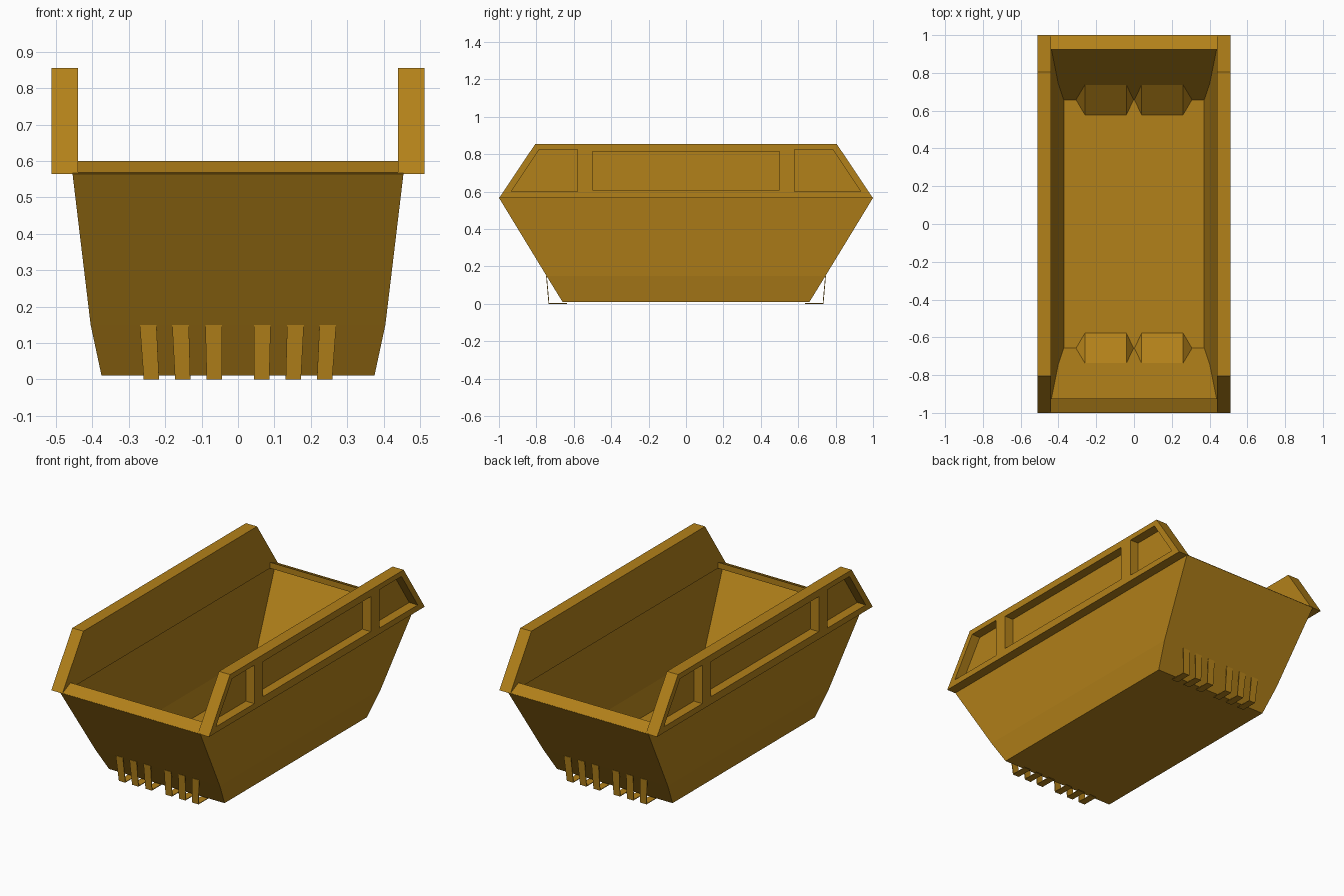
import bpy, bmesh

if "Cube" in bpy.data.objects:
    bpy.data.objects.remove(bpy.data.objects["Cube"])

paint = bpy.data.materials.new("yellow_paint")
paint.diffuse_color = (0.45, 0.22, 0.01, 1)
paint.use_nodes = True
paint.node_tree.nodes["Principled BSDF"].inputs["Base Color"].default_value = paint.diffuse_color


def make(name, verts, faces, mirror="", fix_normals=True):
    me = bpy.data.meshes.new(name)
    bm = bmesh.new()
    vs = [bm.verts.new(v) for v in verts]
    for f in faces:
        bm.faces.new([vs[i] for i in f])
    if fix_normals:
        bmesh.ops.recalc_face_normals(bm, faces=bm.faces)
    bm.to_mesh(me)
    bm.free()
    me.materials.append(paint)
    ob = bpy.data.objects.new(name, me)
    bpy.context.collection.objects.link(ob)
    if mirror:
        add_mirror(ob, mirror)
    return ob


def add_mirror(ob, axes):
    m = ob.modifiers.new("Mirror", 'MIRROR')
    m.use_axis = ["X" in axes, "Y" in axes, False]
    m.use_mirror_merge = False


def prism(name, profile, x0, x1, mirror=""):
    """Extrude a (y, z) profile along x."""
    n = len(profile)
    verts = [(x, y, z) for x in (x0, x1) for y, z in profile]
    faces = [list(range(n)), list(range(n, 2 * n))]
    faces += [[i, (i + 1) % n, n + (i + 1) % n, n + i] for i in range(n)]
    return make(name, verts, faces, mirror)


# Tapered open hull: floor, bend line and upper edge
rings = [(0.375, 0.66, 0.01), (0.405, 0.746, 0.15), (0.455, 1.0, 0.567)]
verts = [(sx * x, sy * y, z) for x, y, z in rings
         for sx, sy in ((-1, -1), (1, -1), (1, 1), (-1, 1))]
faces = [(3, 2, 1, 0)]
for r in (0, 4):
    faces += [(r + i, r + (i + 1) % 4, r + 4 + (i + 1) % 4, r + 4 + i) for i in range(4)]
hull = make("hull", verts, faces, fix_normals=False)
sol = hull.modifiers.new("Thickness", 'SOLIDIFY')
sol.thickness = 0.006
sol.offset = -1

# Raised side beams with three recessed panels each
beam = prism("side_beam", [(-1, 0.565), (1, 0.565), (0.805, 0.856), (-0.805, 0.856)], 0.44, 0.512)
middle = [(-0.5, 0.61), (0.5, 0.61), (0.5, 0.815), (-0.5, 0.815)]
end = [(0.58, 0.6), (0.935, 0.6), (0.785, 0.825), (0.58, 0.825)]
for i, prof in enumerate((middle, end, [(-y, z) for y, z in end])):
    cutter = prism(f"panel_cutter_{i}", prof, 0.457, 0.6)
    cutter.hide_render = True
    cutter.hide_viewport = True
    cutter.display_type = 'WIRE'
    b = beam.modifiers.new("Recess", 'BOOLEAN')
    b.object = cutter
    b.operation = 'DIFFERENCE'
    b.solver = 'EXACT'
add_mirror(beam, "X")

# Sloping end rims between the beams
prism("end_rim", [(1, 0.565), (0.925, 0.6), (0.925, 0.565)], -0.45, 0.45, "Y")

# Ramped pocket housings inside both ends
make("pocket_housing",
     [(0.04, 0.745, 0.15), (0.26, 0.745, 0.15), (0.04, 0.575, 0.012),
      (0.26, 0.575, 0.012), (0, 0.66, 0.012), (0.31, 0.66, 0.012)],
     [(0, 1, 3, 2), (0, 2, 4), (1, 5, 3), (0, 4, 5, 1), (2, 3, 5, 4)], "XY")

# Thin bent straps under both ends
t = 0.004
outer = [(0.748, 0.15), (0.735, 0.0), (0.635, 0.0)]
inner = [(0.635, t), (0.735 - t, t), (0.748 - t, 0.15)]
for i, (top, bottom) in enumerate(((0.067, 0.065), (0.158, 0.152), (0.247, 0.238))):
    strap = prism(f"end_strap_{i}", outer + inner, -1, 1, "XY")
    for v in strap.data.vertices:
        high = v.co.z > 0.1
        v.co.x = (top if high else bottom) + v.co.x * (0.023 if high else 0.021)
